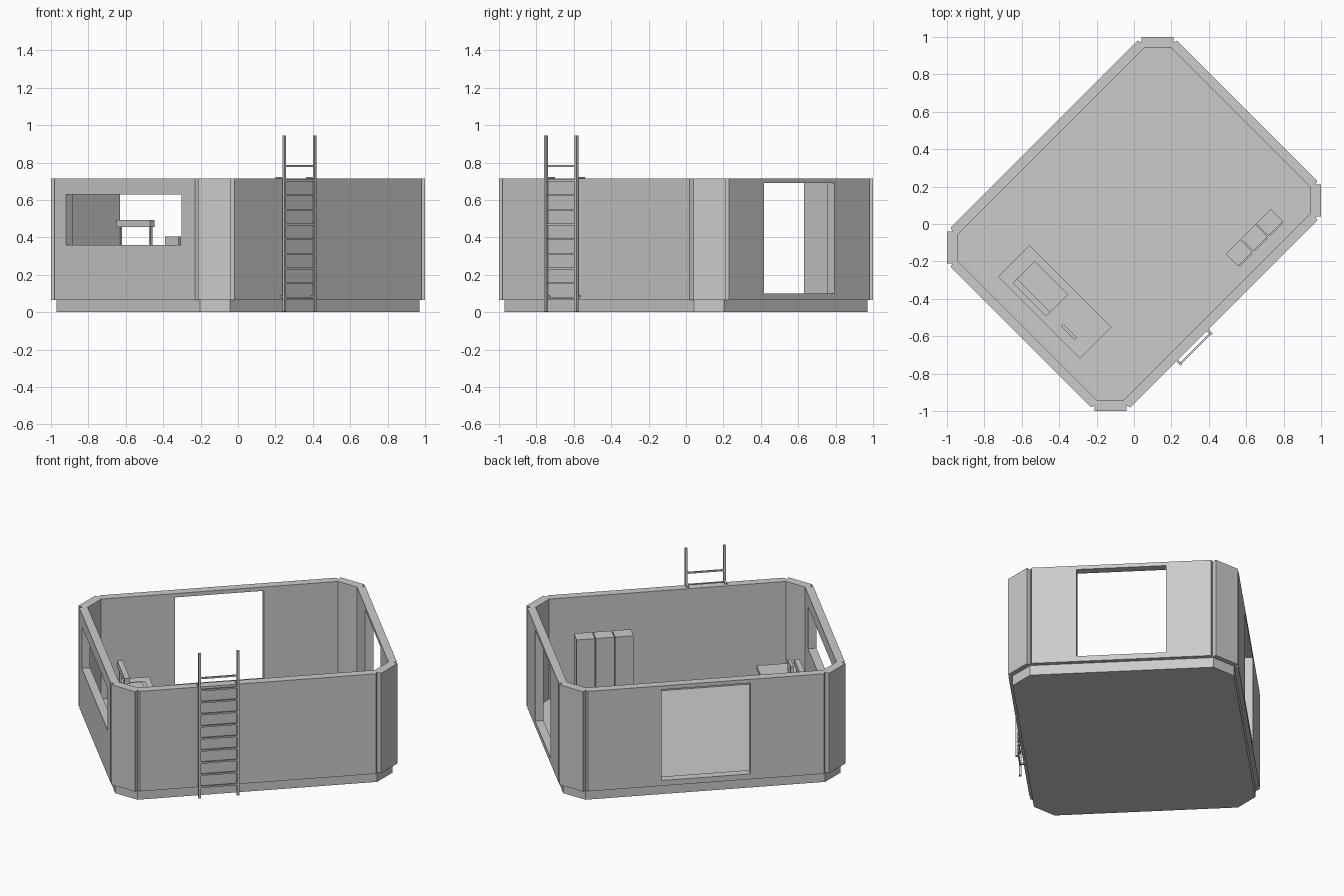
import bpy, bmesh, math

TURN = math.radians(45)      # the room stands diagonally on the ground plan
FLOOR, TOP = 0.065, 0.715
LENGTH, WIDTH = 0.856, 0.68  # half sizes to the outer wall faces

cube = bpy.data.objects.get("Cube")
if cube:
    bpy.data.objects.remove(cube, do_unlink=True)

grey = bpy.data.materials.new("plain_grey")
grey.use_nodes = True
grey.diffuse_color = (0.6, 0.6, 0.6, 1)
grey.node_tree.nodes["Principled BSDF"].inputs["Base Color"].default_value = grey.diffuse_color


def prism(name, outline, z0, z1):
    """Extrude a flat outline from z0 to z1."""
    bm = bmesh.new()
    face = bm.faces.new([bm.verts.new((x, y, z0)) for x, y in outline])
    new = bmesh.ops.extrude_face_region(bm, geom=[face])["geom"]
    verts = [g for g in new if isinstance(g, bmesh.types.BMVert)]
    bmesh.ops.translate(bm, verts=verts, vec=(0, 0, z1 - z0))
    bmesh.ops.recalc_face_normals(bm, faces=bm.faces)
    mesh = bpy.data.meshes.new(name)
    bm.to_mesh(mesh)
    bm.free()
    mesh.materials.append(grey)
    obj = bpy.data.objects.new(name, mesh)
    obj.rotation_euler.z = TURN
    bpy.context.collection.objects.link(obj)
    return obj


def box(name, x0, x1, y0, y1, z0, z1):
    return prism(name, [(x0, y0), (x1, y0), (x1, y1), (x0, y1)], z0, z1)


def four_corners(corner):
    """Mirror the points of one corner into a closed outline."""
    back = corner[::-1]
    return (corner + [(x, -y) for x, y in back]
            + [(-x, -y) for x, y in corner] + [(-x, y) for x, y in back])


def cut(target, cutters):
    for c in cutters:
        c.hide_render = True
        mod = target.modifiers.new("cut", 'BOOLEAN')
        mod.operation = 'DIFFERENCE'
        mod.solver = 'EXACT'
        mod.object = c
    bpy.context.view_layer.update()
    deps = bpy.context.evaluated_depsgraph_get()
    mesh = bpy.data.meshes.new_from_object(target.evaluated_get(deps))
    target.modifiers.clear()
    target.data = mesh
    for c in cutters:
        bpy.data.objects.remove(c, do_unlink=True)


# Base slab, slightly inset, serving as the floor
prism("base_floor", four_corners([(0.717, 0.655), (0.83, 0.542)]), 0, FLOOR)

# Walls with bevelled corner posts and grooves beside them
walls = prism("walls", four_corners([
    (0.707, WIDTH), (0.714, 0.659), (0.735, WIDTH),
    (LENGTH, 0.559), (0.835, 0.538), (LENGTH, 0.53)]), FLOOR, TOP)
room = prism("room_cutter", four_corners([(0.709, 0.627), (0.806, 0.53)]), -0.1, 1)
end_door = box("end_door_cutter", 0.7, 1, -0.265, 0.265, 0.1, 0.69)
side_door = box("side_door_cutter", -0.265, 0.265, 0.5, 0.8, 0.1, 0.69)
window = box("window_cutter", -1, -0.7, -0.43, 0.445, 0.36, 0.63)
cut(walls, [room, end_door, side_door, window])

# Ladder: rails, hooks over the wall, lower brackets and rungs
RAIL = 0.007
for side, x in (("left", -0.354), ("right", -0.124)):
    box(f"ladder_rail_{side}", x - RAIL, x + RAIL, -0.711, -0.697, 0.005, 0.945)
    box(f"ladder_hook_{side}", x - RAIL, x + RAIL, -0.70, -0.645, TOP, 0.723)
    box(f"ladder_bracket_{side}", x - RAIL, x + RAIL, -0.70, -0.675, 0.08, 0.09)
for i in range(10):
    z = 0.076 + i * 0.0785
    box(f"ladder_rung_{i + 1}", -0.354, -0.124, -0.708, -0.699, z - 0.005, z + 0.005)

# Three lockers near the ladder wall
for i in range(3):
    x = 0.233 + i * 0.115
    box(f"locker_{i + 1}", x, x + 0.11, -0.552, -0.46, FLOOR, 0.515)
    box(f"locker_back_{i + 1}", x + 0.008, x + 0.102, -0.56, -0.552, FLOOR, 0.5)

# Desk under the window
DESK = 0.335
box("desk_top", -0.714, -0.476, -0.305, 0.315, DESK - 0.025, DESK)
for side, y in (("left", -0.295), ("right", 0.285)):
    box(f"desk_side_{side}", -0.704, -0.486, y, y + 0.02, FLOOR, DESK - 0.025)

# Console on the desk: low tray with a raised bar on two posts
box("console_tray", -0.682, -0.515, -0.018, 0.235, DESK, DESK + 0.012)
box("console_pad", -0.64, -0.535, 0.005, 0.212, DESK + 0.012, DESK + 0.018)
box("console_bar", -0.682, -0.65, -0.018, 0.235, 0.455, 0.493)
for side, y in (("left", -0.012), ("right", 0.217)):
    box(f"console_post_{side}", -0.672, -0.66, y, y + 0.012, DESK + 0.012, 0.455)

# Small upright panel beside the console
box("small_panel", -0.663, -0.645, -0.215, -0.11, DESK, 0.405)
